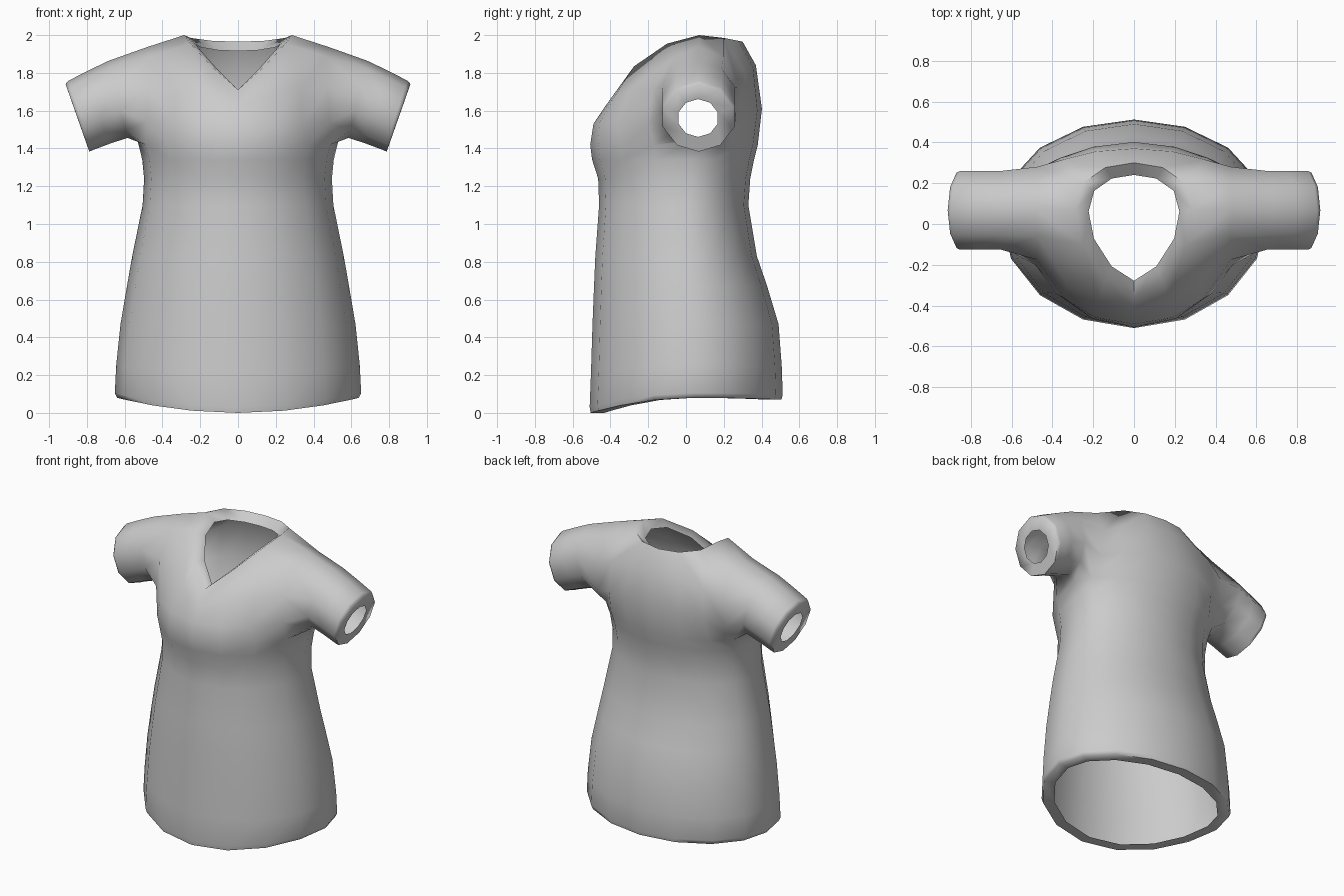
import bpy, bmesh, math
from mathutils import Vector

if "Cube" in bpy.data.objects:
    bpy.data.objects.remove(bpy.data.objects["Cube"])

cloth = bpy.data.materials.new("grey_cloth")
cloth.diffuse_color = (0.6, 0.6, 0.6, 1)
cloth.use_nodes = True
cloth.node_tree.nodes["Principled BSDF"].inputs["Base Color"].default_value = cloth.diffuse_color

bm = bmesh.new()


def vert(*co):
    return bm.verts.new(co)


def grid(rows):
    """Quads between successive rows of vertices."""
    for low, high in zip(rows, rows[1:]):
        for j in range(len(low) - 1):
            bm.faces.new((low[j], low[j + 1], high[j + 1], high[j]))


# Torso: half rings from front centre (column 0) to back centre (column 8)
# height, half width, front y, back y, side y
RINGS = [
    (0.08, 0.64, -0.505, 0.505, 0.04),
    (0.105, 0.652, -0.51, 0.512, 0.04),
    (0.25, 0.645, -0.503, 0.507, 0.04),
    (0.47, 0.622, -0.495, 0.49, 0.035),
    (0.67, 0.588, -0.487, 0.43, 0.025),
    (0.83, 0.56, -0.48, 0.375, 0.02),
    (1.10, 0.505, -0.46, 0.33, 0.015),
    (1.24, 0.497, -0.465, 0.34, 0.025),
    (1.34, 0.507, -0.497, 0.36, 0.035),
    (1.42, 0.53, -0.507, 0.38, 0.045),
]
torso = []
for z, a, front, back, side in RINGS:
    ring = []
    for j in range(9):
        t = math.pi * j / 8
        c = math.cos(t)
        y = side + (front - side) * c if c > 0 else side - (back - side) * c
        drop = (0.08 if c > 0 else 0.01) * c * c * max(0, 1 - (z - 0.08) / 0.3)
        x = 0 if j in (0, 8) else a * math.sin(t)
        ring.append(vert(x, y, z - drop))
    torso.append(ring)
grid(torso)
under = torso[-1]
under[4].co.z += 0.015

# Front panel: chest rows up to the V neckline, last column is the armhole
front = [under[0:4]] + [[vert(*p) for p in row] for row in (
    [(0, -0.49, 1.53), (0.19, -0.458, 1.535), (0.34, -0.365, 1.54), (0.485, -0.20, 1.54)],
    [(0, -0.43, 1.62), (0.17, -0.375, 1.68), (0.33, -0.295, 1.71), (0.475, -0.175, 1.72)],
    [(0, -0.365, 1.71), (0.14, -0.275, 1.835), (0.252, -0.10, 1.955), (0.47, -0.06, 1.885)],
)]
grid(front)

# Back panel: first column is the armhole, top row is the back neckline
back = [under[5:9]] + [[vert(*p) for p in row] for row in (
    [(0.485, 0.265, 1.54), (0.36, 0.325, 1.58), (0.2, 0.378, 1.60), (0, 0.402, 1.61)],
    [(0.475, 0.28, 1.72), (0.35, 0.315, 1.79), (0.19, 0.355, 1.83), (0, 0.37, 1.84)],
    [(0.47, 0.20, 1.885), (0.25, 0.2, 1.985), (0.14, 0.277, 1.97), (0, 0.30, 1.965)],
)]
grid(back)

# Shoulder seam
neck_side = vert(0.285, 0.07, 2.0)
shoulder = vert(0.48, 0.07, 1.937)
bm.faces.new((front[3][2], front[3][3], shoulder, neck_side))
bm.faces.new((neck_side, shoulder, back[3][0], back[3][1]))
neck = set(front[3][:3] + back[3][1:] + [neck_side])

# Sleeve: ten-sided tube from the armhole to the tilted cuff
loop = [shoulder, front[3][3], front[2][3], front[1][3], under[3], under[4],
        under[5], back[1][0], back[2][0], back[3][0]]
for cx, cz, ux, uz, ry in ((0.635, 1.66, 0.05, 0.204, 0.203),
                           (0.74, 1.617, 0.058, 0.193, 0.202),
                           (0.835, 1.574, 0.063, 0.184, 0.202),
                           (0.85, 1.562, 0.063, 0.179, 0.194)):
    ring = []
    for k in range(10):
        t = math.tau * k / 10
        ring.append(vert(cx + ux * math.cos(t), 0.067 - ry * math.sin(t),
                         cz + uz * math.cos(t)))
    for k in range(10):
        n = (k + 1) % 10
        bm.faces.new((loop[k], loop[n], ring[n], ring[k]))
    loop = ring
cuff = set(loop)

# Rims: flat inward lips around hem, cuff and neckline
bm.normal_update()
rims = [e for e in bm.edges if e.is_boundary
        and not all(abs(v.co.x) < 1e-5 for v in e.verts)]
inner = {}
for v in {v for e in rims for v in e.verts}:
    if v in neck:
        sink = 0.05 * min(1, max(0.2, (v.co.y + 0.4) / 0.4))
        co = Vector((v.co.x * 0.78, 0.03 + (v.co.y - 0.03) * 0.78, v.co.z - sink))
    elif v in cuff:
        mid = Vector((0.85, 0.06, 1.56))
        co = mid + (v.co - mid) * 0.56
    else:
        n = v.normal.copy()
        n.z = 0
        if abs(v.co.x) < 1e-5:
            n.x = 0
        co = v.co - n.normalized() * 0.072
    inner[v] = bm.verts.new(co)
for e in rims:
    lp = e.link_loops[0]
    a, b = lp.vert, lp.link_loop_next.vert
    bm.faces.new((b, a, inner[a], inner[b]))

for f in bm.faces:
    f.smooth = True
mesh = bpy.data.meshes.new("shirt")
bm.to_mesh(mesh)
bm.free()
mesh.materials.append(cloth)
shirt = bpy.data.objects.new("shirt", mesh)
bpy.context.collection.objects.link(shirt)

# Mirror the half shirt and smooth the cloth
bpy.context.view_layer.objects.active = shirt
shirt.select_set(True)
mirror = shirt.modifiers.new("mirror", 'MIRROR')
mirror.merge_threshold = 0.001
bpy.ops.object.modifier_apply(modifier=mirror.name)
bpy.ops.object.shade_smooth_by_angle(angle=math.radians(70))
